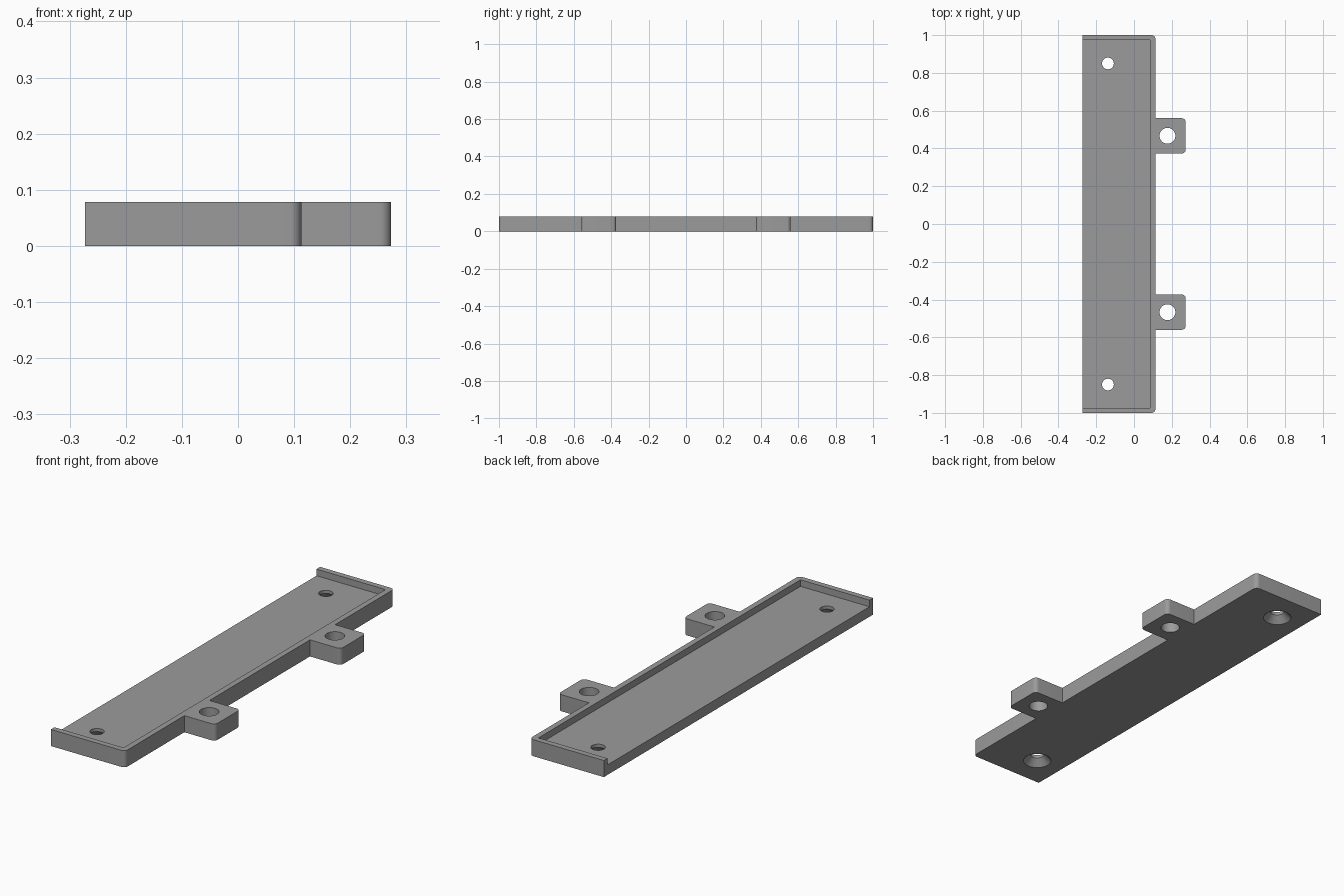
import bpy, bmesh, math

if "Cube" in bpy.data.objects:
    bpy.data.objects.remove(bpy.data.objects["Cube"])

H, FLOOR = 0.078, 0.047           # total height, tray floor height
LEFT, EDGE, RIGHT = -0.273, 0.113, 0.273
WALL, R = 0.027, 0.02             # rim thickness, corner radius

grey = bpy.data.materials.new("grey plastic")
grey.diffuse_color = (0.33, 0.33, 0.33, 1)
grey.use_nodes = True
grey.node_tree.nodes["Principled BSDF"].inputs["Base Color"].default_value = grey.diffuse_color


def make_object(name, bm):
    bmesh.ops.recalc_face_normals(bm, faces=bm.faces)
    mesh = bpy.data.meshes.new(name)
    bm.to_mesh(mesh)
    bm.free()
    mesh.materials.append(grey)
    ob = bpy.data.objects.new(name, mesh)
    bpy.context.collection.objects.link(ob)
    return ob


def prism(name, pts, z0, z1):
    """Extrude a flat outline between two heights."""
    bm = bmesh.new()
    face = bm.faces.new([bm.verts.new((x, y, z0)) for x, y in pts])
    new = bmesh.ops.extrude_face_region(bm, geom=[face])["geom"]
    bmesh.ops.translate(bm, vec=(0, 0, z1 - z0),
                        verts=[v for v in new if isinstance(v, bmesh.types.BMVert)])
    return make_object(name, bm)


def lathe(name, profile, x, y, n=40):
    """Round cutter from (radius, height) pairs."""
    bm = bmesh.new()
    rings = [[bm.verts.new((x + r * math.cos(2 * math.pi * i / n),
                            y + r * math.sin(2 * math.pi * i / n), z))
              for i in range(n)] for r, z in profile]
    for a, b in zip(rings, rings[1:]):
        for i in range(n):
            j = (i + 1) % n
            bm.faces.new((a[i], a[j], b[j], b[i]))
    bm.faces.new(rings[0])
    bm.faces.new(rings[-1])
    return make_object(name, bm)


def corner(cx, cy, start, n=8):
    """Quarter-circle fillet running counter-clockwise."""
    return [(cx + R * math.cos(math.radians(start + 90 * i / n)),
             cy + R * math.sin(math.radians(start + 90 * i / n))) for i in range(n + 1)]


# Outline: tray with two side tabs, upper half mirrored to the lower half
T0, T1 = 0.373, 0.56
half = ([(EDGE, T0)] + corner(RIGHT - R, T0 + R, -90) + corner(RIGHT - R, T1 - R, 0)
        + [(EDGE, T1)] + corner(EDGE - R, 1 - R, 0) + [(LEFT, 1)])
tray = prism("tray_with_tabs", half + [(x, -y) for x, y in reversed(half)], 0, H)

# Recess, open on the left side
px, py = EDGE - WALL, 1 - WALL
cutters = [prism("recess_cutter", [(LEFT - 0.1, -py), (px, -py), (px, py), (LEFT - 0.1, py)],
                 FLOOR, H + 0.1)]

# Countersunk screw holes in the tray, plain holes in the tabs
for s in (-1, 1):
    cutters.append(lathe("screw_hole_cutter",
                         [(0.073, -0.01), (0.031, 0.032), (0.031, 0.1)], -0.138, s * 0.85))
    cutters.append(lathe("tab_hole_cutter", [(0.042, -0.05), (0.042, 0.15)], 0.177, s * 0.467))

bpy.context.view_layer.objects.active = tray
tray.select_set(True)
for c in cutters:
    c.hide_render = True
    mod = tray.modifiers.new("cut", "BOOLEAN")
    mod.operation, mod.solver, mod.object = "DIFFERENCE", "EXACT", c
    bpy.ops.object.modifier_apply(modifier=mod.name)
for c in cutters:
    bpy.data.objects.remove(c)

bpy.ops.object.shade_smooth_by_angle(angle=math.radians(30))
